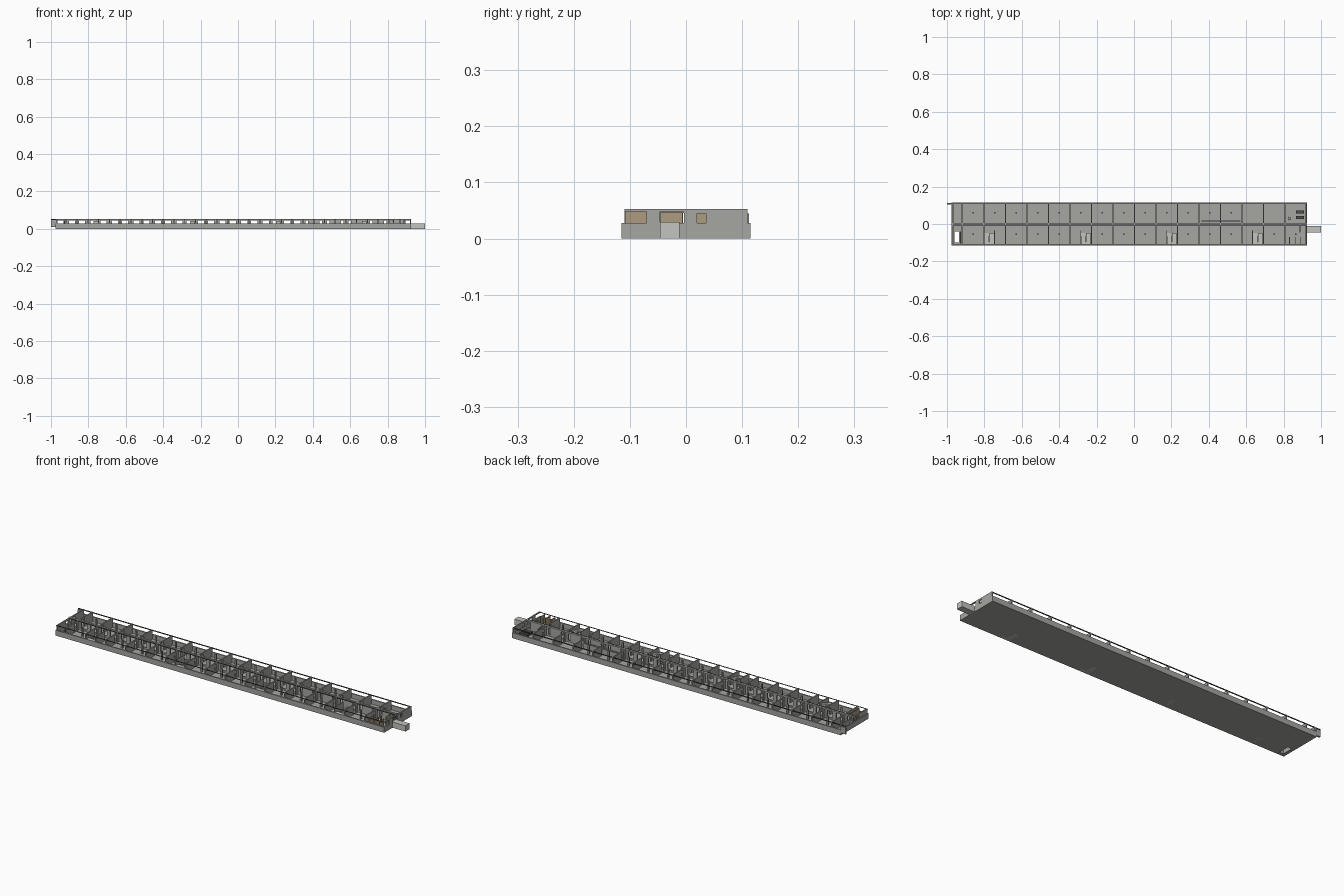
import bpy, bmesh

if "Cube" in bpy.data.objects:
    bpy.data.objects.remove(bpy.data.objects["Cube"])

def material(name, rgb):
    m = bpy.data.materials.new(name)
    m.diffuse_color = (*rgb, 1)
    m.use_nodes = True
    m.node_tree.nodes["Principled BSDF"].inputs["Base Color"].default_value = m.diffuse_color
    return m

BROWN = material("brown_brick", (0.42, 0.33, 0.21))
DARK = material("dark_metal", (0.08, 0.08, 0.08))
PALE = material("pale_concrete", (0.55, 0.55, 0.52))
CONCRETE = material("concrete", (0.38, 0.38, 0.36))

def boxes(name, items, mat=CONCRETE):
    """One object made of boxes given as (x0, x1, y0, y1, z0, z1)."""
    bm = bmesh.new()
    for x0, x1, y0, y1, z0, z1 in items:
        c = bmesh.ops.create_cube(bm, size=1)["verts"]
        for v in c:
            v.co = ((x0 + x1) / 2 + v.co.x * (x1 - x0),
                    (y0 + y1) / 2 + v.co.y * (y1 - y0),
                    (z0 + z1) / 2 + v.co.z * (z1 - z0))
    me = bpy.data.meshes.new(name)
    bm.to_mesh(me)
    bm.free()
    ob = bpy.data.objects.new(name, me)
    bpy.context.collection.objects.link(ob)
    me.materials.append(mat)
    return ob

L, R, W = -0.975, 0.925, 0.115      # plan limits
F, P, H = 0.004, 0.028, 0.053       # floor, parapet and wall heights
T, BAY = 0.006, 0.115               # wall thickness, bay width
axes = [0.922 - BAY * k for k in range(17)]
stairs = [-0.803, -0.287, 0.173, 0.633]

# floor slab around the small shaft at the left end
boxes("floor_slab", [(-0.935, R, -W, W, 0, F), (L, -0.96, -W, W, 0, F),
                     (-0.96, -0.935, -W, -0.10, 0, F), (-0.96, -0.935, -0.04, W, 0, F)])

# perimeter parapet, left open at the entrance passage
t = 0.007
boxes("perimeter_wall", [(L, R, -W, -W + t, 0, P), (L, R, W - t, W, 0, P),
                         (L, L + t, -W, W, 0, P),
                         (R - t, R, -W, -0.012, 0, P), (R - t, R, -0.012, W, 0, P)])

# entrance passage on the right
boxes("entrance_passage", [(R, 1.0, -0.046, -0.012, 0, 0.03)], PALE)

# cross walls with a doorway on each side of the spine
cross = []
for x in axes[1:] + [L + T]:
    a, b = x - T / 2, x + T / 2
    for s in (-1, 1):
        for y0, y1, z0 in ((0.005, 0.02, F), (0.02, 0.038, 0.045), (0.038, 0.11, F)):
            ya, yb = sorted((s * y0, s * y1))
            cross.append((a, b, ya, yb, z0, H))
boxes("cross_walls", cross)

# right end wall with its openings
boxes("end_wall", [(R - T, R, -0.11, -0.07, 0.048, H), (R - T, R, -0.07, -0.046, P, H),
                   (R - T, R, -0.046, -0.004, 0.048, H), (R - T, R, -0.004, 0.02, P, H),
                   (R - T, R, 0.02, 0.036, 0.045, H), (R - T, R, 0.036, 0.11, P, H)])

# spine: continuous beam over piers, more closed towards the right
spine = [(L, R, -0.005, 0.005, 0.046, H), (L, R, -0.004, 0.004, F, 0.012)]
for x in axes[1:]:
    spine.append((x - 0.014, x + 0.014, -0.004, 0.004, F, 0.047))
    mid = x + BAY / 2
    w = 0.03 if x > 0.3 else 0.01
    spine.append((mid - w, mid + w, -0.004, 0.004, F, 0.047))
boxes("spine_wall", spine)

# columns in the middle of the rooms
cols = []
for x in axes[1:]:
    mid = x + BAY / 2
    for y in (-0.055, 0.06):
        stair_bay = any(x - 0.01 < s < x + BAY - 0.01 for s in stairs)
        if (y < 0 and stair_bay) or (y > 0 and mid > 0.6):
            continue
        cols.append((mid - 0.004, mid + 0.004, y - 0.004, y + 0.004, F, H - 0.002))
boxes("columns", cols)

# thin rails carried along the long edges and the spine
boxes("edge_rails", [(-1.0, R, 0.106, 0.110, 0.048, 0.052),
                     (L, R, -0.110, -0.107, 0.049, 0.052),
                     (L, R, -0.012, -0.009, 0.049, 0.052)], DARK)
boxes("service_plate", [(-1.0, L, 0.104, 0.112, 0.010, 0.045)])

# four staircases with landing, two flights and a side wall
for i, s in enumerate(stairs):
    parts = [(s + 0.004, s + 0.054, -W + 0.001, -0.095, 0, 0.026)]
    for k in range(6):
        y = -0.095 + k * 0.008
        parts.append((s + 0.004, s + 0.027, y, y + 0.008, 0, 0.024 - k * 0.0035))
        parts.append((s + 0.031, s + 0.054, y, y + 0.008, 0.018 + k * 0.003, 0.028 + k * 0.003))
    boxes("staircase_%d" % (i + 1), parts, PALE)
side = [s + 0.057 if i == 0 else s for i, s in enumerate(stairs)]
boxes("stair_side_walls", [(x - 0.002, x + 0.002, -0.11, -0.035, F, H) for x in side])

# brown brick partitions near both ends
brick = [(x, x + 0.004, -0.108, -0.07, F, 0.048) for x in (0.83, 0.86, 0.89)]
brick += [(0.885, 0.889, -0.045, -0.006, F, 0.047), (-0.93, -0.926, -0.105, -0.04, F, 0.046),
          (0.825, 0.829, 0.018, 0.04, F, 0.045)]
boxes("brick_partitions", brick, BROWN)

# equipment room: long trough wall and two floor units
boxes("trough", [(0.36, 0.57, 0.010, 0.013, F, 0.03), (0.36, 0.57, 0.019, 0.022, F, 0.03)])
boxes("floor_units", [(0.865, 0.91, y - 0.008, y + 0.008, F, 0.016) for y in (0.035, 0.065)], DARK)
boxes("small_post", [(0.828, 0.84, 0.022, 0.034, F, 0.02)])
